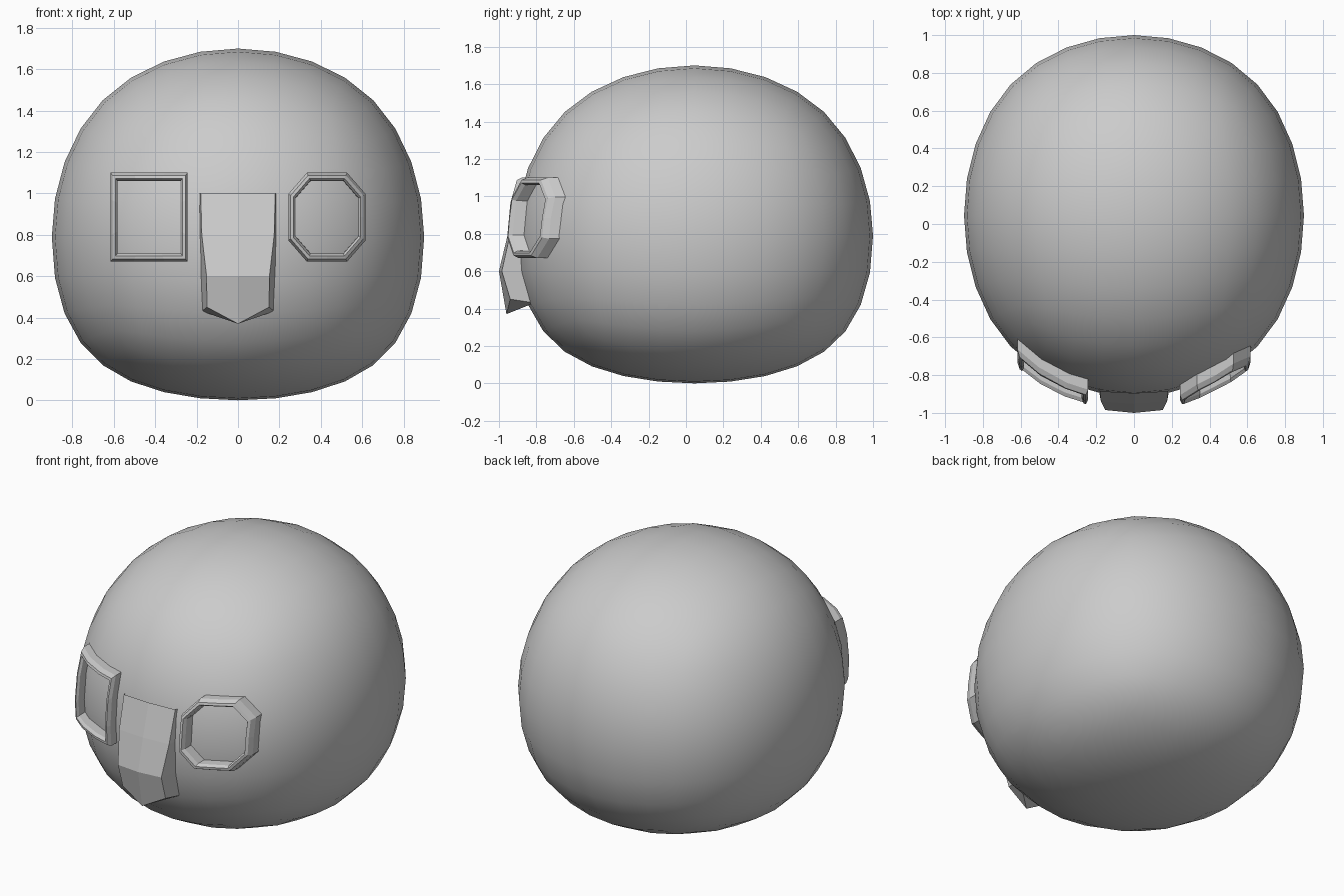
import bpy
from mathutils import Vector
from mathutils.bvhtree import BVHTree

if "Cube" in bpy.data.objects:
    bpy.data.objects.remove(bpy.data.objects["Cube"])


def make_object(name, verts, faces):
    mesh = bpy.data.meshes.new(name)
    mesh.from_pydata(verts, [], faces)
    obj = bpy.data.objects.new(name, mesh)
    bpy.context.collection.objects.link(obj)
    return obj


# Head: subdivided cube, stretched to size with a fuller underside
bpy.ops.mesh.primitive_cube_add(size=2)
head = bpy.context.object
head.name = "head"
mod = head.modifiers.new("round", "SUBSURF")
mod.levels = 3
bpy.ops.object.modifier_apply(modifier=mod.name)
radius = max(v.co.z for v in head.data.vertices)
for v in head.data.vertices:
    x, y, t = v.co / radius
    if t < 0:
        s = -t
        z = 0.79 - 0.79 * (s + 0.3 * s * (1 - s))
    else:
        z = 0.79 + 0.91 * t
    v.co = (0.9 * x, 0.045 + 0.955 * y, z)
head.data.update()
bpy.ops.object.shade_smooth()
bpy.context.view_layer.update()
surface = BVHTree.FromObject(head, bpy.context.evaluated_depsgraph_get())


def head_y(x, z):
    return surface.ray_cast(Vector((x, -3, z)), Vector((0, 1, 0)))[0].y


# Eye frames: a rim profile (scale, offset in y) swept along an outline on the head
RIM = [(1.0, 0.03), (1.0, -0.055), (0.94, -0.082), (0.87, -0.082),
       (0.82, -0.06), (0.81, 0.03)]


def eye_frame(name, cx, outline):
    cz, hx, hz = 0.885, 0.187, 0.215
    verts, faces, n = [], [], len(outline)
    for scale, dy in RIM:
        for u, w in outline:
            base = head_y(cx + u * hx, cz + w * hz)
            x, z = cx + u * hx * scale, cz + w * hz * scale
            y = base if scale == 1.0 else head_y(x, z)
            verts.append((x, y + dy, z))
    for r in range(len(RIM) - 1):
        for i in range(n):
            j = (i + 1) % n
            faces.append((r * n + i, r * n + j, (r + 1) * n + j, (r + 1) * n + i))
    return make_object(name, verts, faces)


def rotate_quarters(side):
    pts = []
    for _ in range(4):
        pts += side
        side = [(-w, u) for u, w in side]
    return pts


eye_frame("square_eye_frame", -0.43, rotate_quarters([(1, -1), (1, -0.4), (1, 0.4)]))
eye_frame("octagon_eye_frame", 0.43, rotate_quarters([(1, -0.52), (1, 0), (1, 0.52)]))

# Nose: mirrored half rows of (x, y, z) from the brow down to the pointed tip
HALF_ROWS = [
    [(0.19, -0.85, 1.0), (0.18, -0.885, 1.0), (0, -0.895, 1.0)],
    [(0.19, -0.86, 0.8), (0.175, -0.94, 0.8), (0, -0.952, 0.8)],
    [(0.185, -0.85, 0.6), (0.152, -0.985, 0.6), (0, -1.0, 0.6)],
    [(0.175, -0.81, 0.43), (0.15, -0.94, 0.45), (0, -0.96, 0.37)],
]
verts, faces = [], []
for row in HALF_ROWS:
    verts += [(-x, y, z) for x, y, z in row] + row[1::-1]
for r in range(3):
    for i in range(4):
        a = r * 5 + i
        faces.append((a, a + 5, a + 6, a + 1))
faces += [(15, 17, 16), (15, 19, 17), (19, 18, 17)]
nose = make_object("nose", verts, faces)
